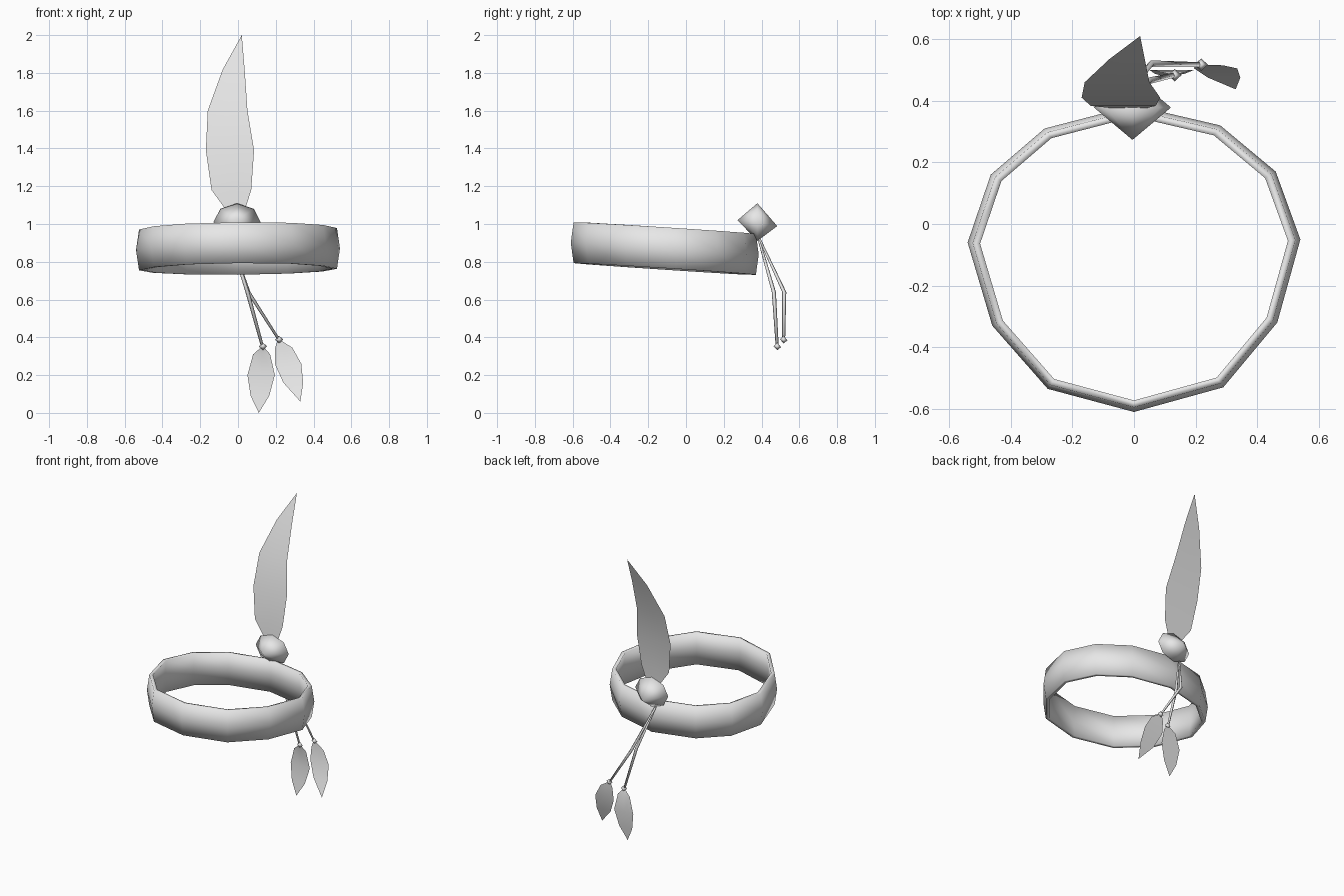
import bpy, math
from mathutils import Vector

cube = bpy.data.objects.get("Cube")
if cube:
    bpy.data.objects.remove(cube, do_unlink=True)

mat = bpy.data.materials.new("pale_grey")
mat.use_nodes = True
grey = (0.8, 0.8, 0.8, 1)
mat.diffuse_color = grey
mat.node_tree.nodes["Principled BSDF"].inputs["Base Color"].default_value = grey


def build(name, verts, faces):
    mesh = bpy.data.meshes.new(name)
    mesh.from_pydata(verts, [], faces)
    mesh.materials.append(mat)
    mesh.shade_smooth()
    obj = bpy.data.objects.new(name, mesh)
    bpy.context.collection.objects.link(obj)
    return obj


def loft(rings, closed=False):
    """Quads between consecutive rings of equal size."""
    n, m = len(rings[0]), len(rings)
    verts = [p for ring in rings for p in ring]
    faces = []
    for i in range(m if closed else m - 1):
        j = (i + 1) % m
        for k in range(n):
            q = (k + 1) % n
            faces.append((i * n + k, i * n + q, j * n + q, j * n + k))
    return verts, faces


def blade(name, rows, tip):
    """Thin sheet; each row is (z, left x, right x, y)."""
    verts, faces = [], []
    for z, a, b, y in rows:
        verts += [(a, y, z), ((a + b) / 2, y, z), (b, y, z)]
    for r in range(len(rows) - 1):
        for c in range(2):
            i = r * 3 + c
            faces.append((i, i + 1, i + 4, i + 3))
    t, i = len(verts), len(verts) - 3
    verts.append(tip)
    faces += [(i, i + 1, t), (i + 1, i + 2, t)]
    build(name, verts, faces)


def bicone(name, center, rx, rz, depth, sides):
    """Faceted gem pointing along y."""
    c = Vector(center)
    verts = [c + Vector((rx * math.cos(a), 0, rz * math.sin(a)))
             for a in (math.tau * k / sides for k in range(sides))]
    verts += [c + Vector((0, -depth, 0.01 * depth / 0.1)),
              c + Vector((0, depth, -0.02 * depth / 0.1))]
    faces = []
    for k in range(sides):
        q = (k + 1) % sides
        faces += [(k, q, sides), (q, k, sides + 1)]
    build(name, verts, faces)


def cord(name, path, radii):
    """Four-sided tapered cord through the path."""
    rings = []
    for p, r in zip(path, radii):
        rings.append([Vector(p) + Vector((r * math.cos(a), r * math.sin(a), 0))
                      for a in (math.tau * k / 4 for k in range(4))])
    verts, faces = loft(rings)
    build(name, verts, faces + [(3, 2, 1, 0), (8, 9, 10, 11)])


# Head band: twelve-sided bulging hoop, tilted down to the back
outline = [(0, -.61), (.29, -.53), (.465, -.32), (.54, -.05), (.46, .17), (.28, .32),
           (0, .385), (-.29, .31), (-.465, .16), (-.54, -.06), (-.46, -.33), (-.28, -.535)]
section = [(1, 0), (.97, .108), (.925, .108), (.95, 0), (.925, -.108), (.97, -.108)]
middle_y = -0.11
rings = []
for s, h in section:
    rings.append([(x * s, middle_y + (y - middle_y) * s,
                   0.87 + h - 0.062 * (y - middle_y) + 0.008 * x) for x, y in outline])
verts, faces = loft(rings, closed=True)
build("head_band", verts, [f[::-1] for f in faces])

# Gem at the back of the band
bicone("gem", (-0.005, 0.378, 1.01), 0.125, 0.1, 0.105, 8)

# Tall feather, curving backward
blade("tall_feather",
      [(1.07, -.06, .035, .375), (1.18, -.14, .07, .383), (1.39, -.17, .085, .41),
       (1.6, -.16, .05, .46), (1.82, -.08, .035, .535)], (.02, .61, 2.0))

# Hanging cords, beads and small feathers
cord("inner_cord", [(-.04, .385, .92), (.05, .465, .64), (.13, .483, .35)], (.006, .011, .008))
cord("outer_cord", [(-.04, .39, .92), (.055, .52, .64), (.215, .517, .39)], (.006, .011, .008))
bicone("inner_bead", (.132, .483, .352), .022, .02, .02, 4)
bicone("outer_bead", (.218, .517, .388), .022, .02, .02, 4)
blade("inner_small_feather",
      [(.345, .12, .14, .485), (.31, .08, .17, .495), (.2, .05, .195, .5),
       (.09, .067, .165, .488)], (.11, .475, 0))
blade("outer_small_feather",
      [(.385, .21, .225, .517), (.345, .197, .288, .515), (.26, .195, .335, .505),
       (.16, .24, .345, .475)], (.33, .437, .06))
